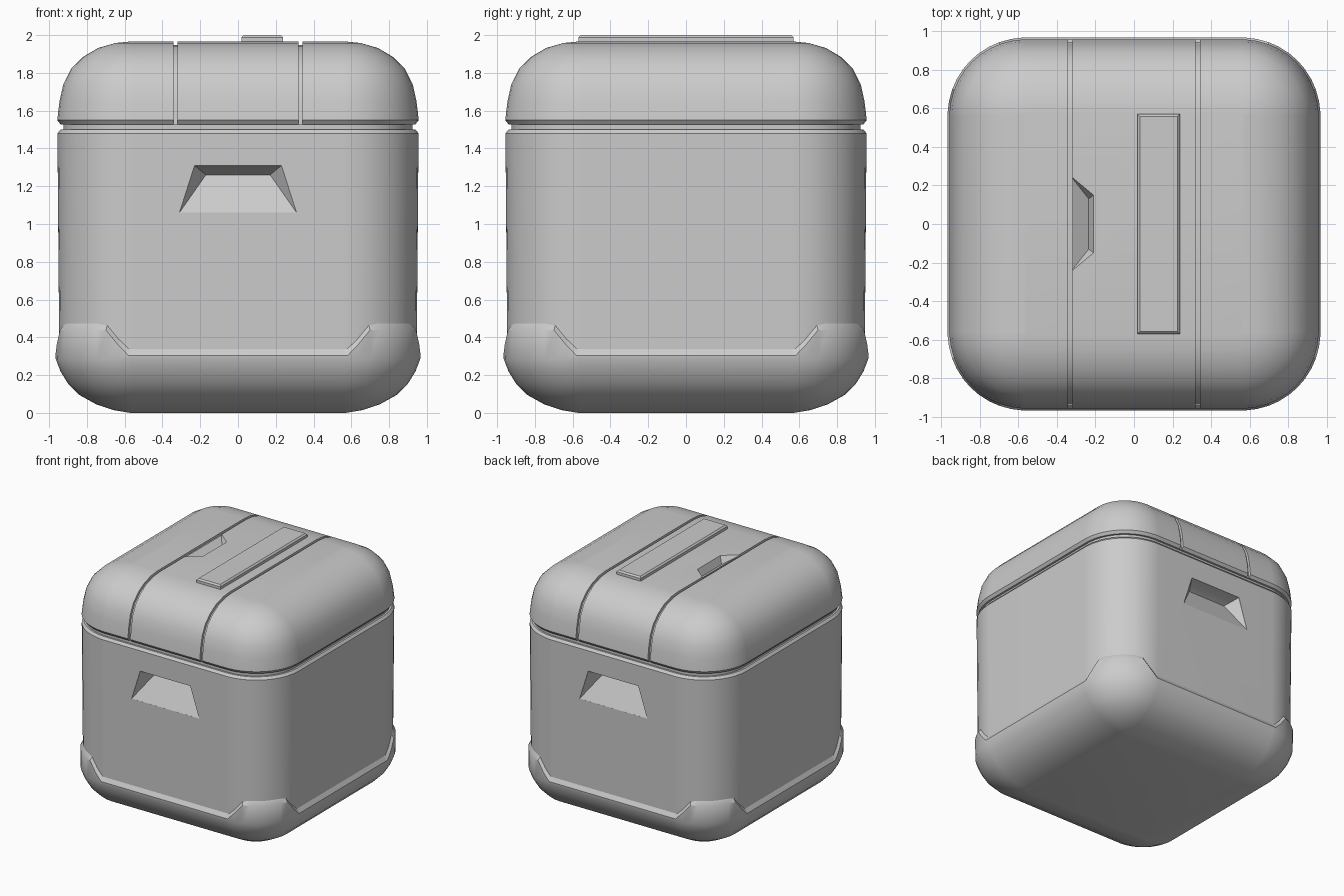
import bpy, bmesh, math
from mathutils import Vector

if "Cube" in bpy.data.objects:
    bpy.data.objects.remove(bpy.data.objects["Cube"])

GREY = (0.6, 0.6, 0.6, 1)
mat = bpy.data.materials.new("light grey")
mat.use_nodes = True
mat.diffuse_color = GREY
mat.node_tree.nodes["Principled BSDF"].inputs["Base Color"].default_value = GREY

CORE = 0.56                                  # centre of the rounded corners
ANGLES = (0, 3, 11, 20, 28, 37, 45, 53, 62, 70, 79, 87, 90)


def finish(bm, name):
    bmesh.ops.recalc_face_normals(bm, faces=bm.faces)
    mesh = bpy.data.meshes.new(name)
    bm.to_mesh(mesh)
    bm.free()
    mesh.materials.append(mat)
    obj = bpy.data.objects.new(name, mesh)
    bpy.context.collection.objects.link(obj)
    return obj


def activate(obj):
    bpy.ops.object.select_all(action='DESELECT')
    obj.select_set(True)
    bpy.context.view_layer.objects.active = obj


def smooth(obj):
    activate(obj)
    bpy.ops.object.shade_smooth_by_angle(angle=math.radians(32))


def outline(h):
    """Rounded square of half width h."""
    r = h - CORE
    pts = []
    for q in range(4):
        cx, cy = [(CORE, CORE), (-CORE, CORE), (-CORE, -CORE), (CORE, -CORE)][q]
        for a in ANGLES:
            t = math.radians(a + 90 * q)
            pts.append((cx + r * math.cos(t), cy + r * math.sin(t)))
    return pts


def rounded_shell(name, profile, lift=None):
    """Stack rounded squares; lift raises the points of each ring by rule."""
    bm = bmesh.new()
    rings = []
    for i, (h, z) in enumerate(profile):
        rings.append([bm.verts.new((x, y, z + (lift(i, x, y) if lift else 0)))
                      for x, y in outline(h)])
    for a, b in zip(rings, rings[1:]):
        for j in range(len(a)):
            k = (j + 1) % len(a)
            bm.faces.new((a[j], a[k], b[k], b[j]))
    bm.faces.new(rings[0])
    bm.faces.new(rings[-1])
    return finish(bm, name)


def hull(name, points):
    bm = bmesh.new()
    for p in points:
        bm.verts.new(p)
    res = bmesh.ops.convex_hull(bm, input=bm.verts)
    bmesh.ops.delete(bm, geom=res["geom_interior"], context='VERTS')
    return finish(bm, name)


def cut(obj, cutter):
    mod = obj.modifiers.new("cut", 'BOOLEAN')
    mod.operation = 'DIFFERENCE'
    mod.solver = 'EXACT'
    mod.object = cutter
    activate(obj)
    bpy.ops.object.modifier_apply(modifier=mod.name)
    bpy.data.objects.remove(cutter)


# Main body with a finger recess on the front and the back
body = rounded_shell("body", [(0.92, 0.25), (0.946, 0.28), (0.956, 1.48), (0.94, 1.5)])
for side in (-1, 1):
    pts = []
    for sx in (-1, 1):
        for y in (0.952, 1.0):
            pts += [(sx * 0.31, side * y, 1.06), (sx * 0.23, side * y, 1.31)]
        pts.append((sx * 0.17, side * 0.85, 1.26))
    cut(body, hull("recess_cutter", pts))
smooth(body)

# Neck seen in the gap under the lid
smooth(rounded_shell("neck", [(0.925, 1.45), (0.925, 1.58)]))

# Base bumper, its rim stepping up at the four corners
def corner_lift(i, x, y):
    if i < 7:
        return 0
    m = min(abs(x), abs(y))
    return 0.135 * min(1, max(0, (m - 0.59) / 0.11))

smooth(rounded_shell("base_bumper", [
    (0.57, 0), (0.66, 0.015), (0.75, 0.045), (0.84, 0.095), (0.90, 0.155),
    (0.94, 0.22), (0.965, 0.285), (0.967, 0.305), (0.943, 0.345)], corner_lift))

# Lid
CROWN = [(0.957, 1.55), (0.945, 1.65), (0.925, 1.74), (0.885, 1.82), (0.82, 1.885),
         (0.74, 1.932), (0.65, 1.958), (0.57, 1.966)]
lid = rounded_shell("lid", [(0.90, 1.525), (0.94, 1.528)] + CROWN)

# Two seams running over the lid from front to back
def arch(offset):
    s = 1 + offset
    half = [(h * s, 1.5 if i == 0 else 1.5 + (z - 1.5) * (1 + 2 * offset))
            for i, (h, z) in enumerate(CROWN)]
    return half + [(-y, z) for y, z in reversed(half)]

for x in (-0.33, 0.33):
    bm = bmesh.new()
    loop = arch(0.03) + arch(-0.02)[::-1]
    face = bm.faces.new([bm.verts.new((x - 0.011, y, z)) for y, z in loop])
    ext = bmesh.ops.extrude_face_region(bm, geom=[face])
    bmesh.ops.translate(bm, vec=Vector((0.022, 0, 0)),
                        verts=[v for v in ext["geom"] if isinstance(v, bmesh.types.BMVert)])
    cut(lid, finish(bm, "seam_cutter"))

# Finger notch beside one seam
pts = []
for sy in (-1, 1):
    for z in (1.966, 2.05):
        pts += [(-0.33, sy * 0.25, z), (-0.21, sy * 0.15, z)]
    pts.append((-0.235, sy * 0.13, 1.905))
cut(lid, hull("notch_cutter", pts))
smooth(lid)

# Plain raised bar on top of the lid
bm = bmesh.new()
bmesh.ops.create_cube(bm, size=1)
for v in bm.verts:
    v.co = (0.128 + v.co.x * 0.22, v.co.y * 1.14, 1.975 + v.co.z * 0.05)
top = [e for e in bm.edges if all(v.co.z > 1.99 for v in e.verts)]
bmesh.ops.bevel(bm, geom=top, offset=0.012, segments=1, affect='EDGES')
finish(bm, "raised_bar")
